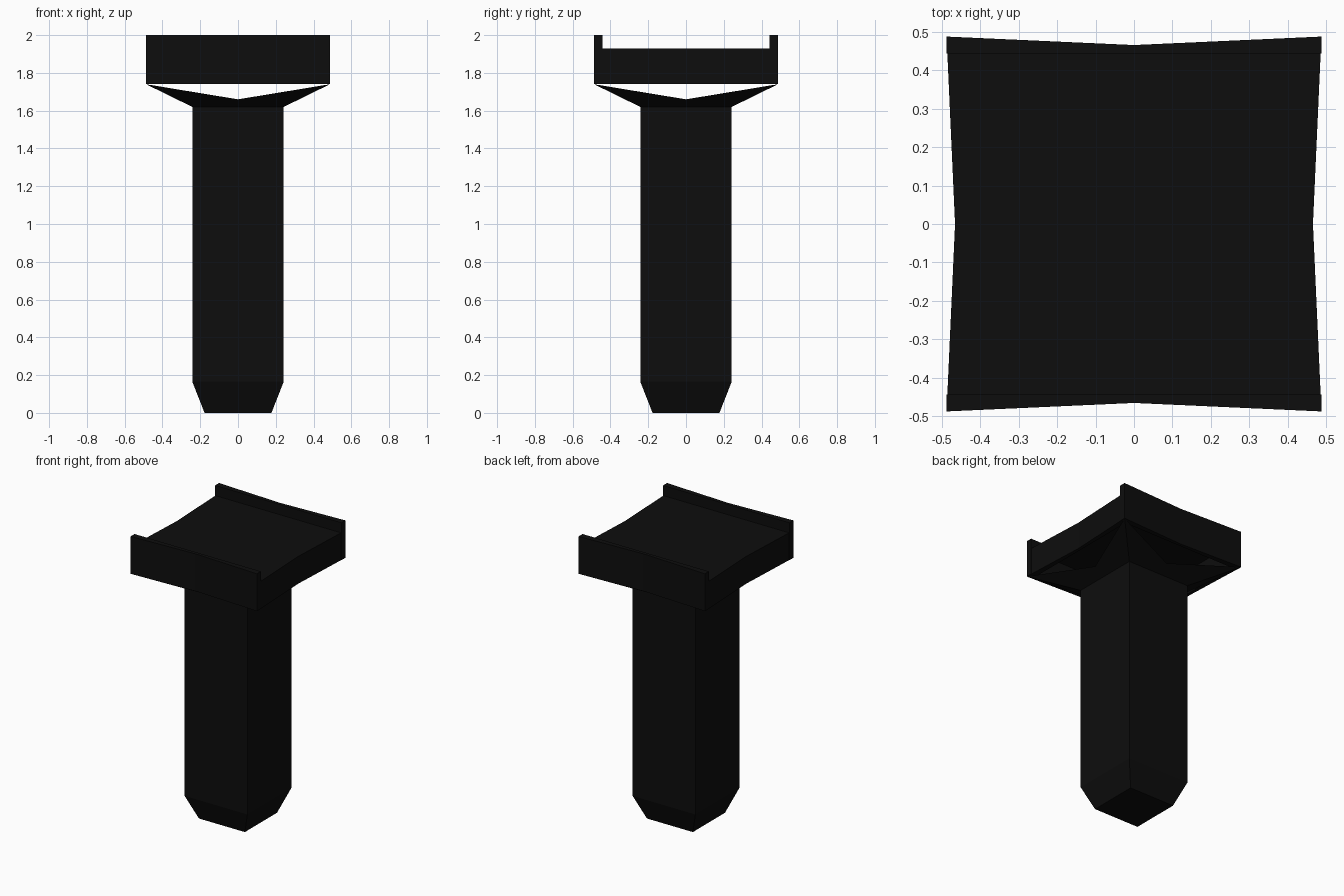
import bpy, bmesh, math
from mathutils import Matrix

if "Cube" in bpy.data.objects:
    bpy.data.objects.remove(bpy.data.objects["Cube"])

black = bpy.data.materials.new("matte_black")
black.diffuse_color = (0.004, 0.004, 0.004, 1)
black.use_nodes = True
black.node_tree.nodes["Principled BSDF"].inputs["Base Color"].default_value = black.diffuse_color

CORNER, BOW, INNER = 0.487, 0.465, 0.443   # outer corner, bowed middle, inner wall face
RIM_BOTTOM, DECK, RIM_TOP = 1.74, 1.93, 2.0
POST, POST_TOP = 0.242, 1.62


def finish(name, bm):
    bmesh.ops.remove_doubles(bm, verts=bm.verts, dist=1e-5)
    bmesh.ops.recalc_face_normals(bm, faces=bm.faces)
    me = bpy.data.meshes.new(name)
    bm.to_mesh(me)
    bm.free()
    me.materials.append(black)
    ob = bpy.data.objects.new(name, me)
    bpy.context.collection.objects.link(ob)


def prism(name, outline, z0, z1, angle=0):
    """Vertical extrusion of a flat outline, turned about the z axis."""
    bm = bmesh.new()
    face = bm.faces.new([bm.verts.new((x, y, z0)) for x, y in outline])
    ext = bmesh.ops.extrude_face_region(bm, geom=[face])
    top = [v for v in ext["geom"] if isinstance(v, bmesh.types.BMVert)]
    bmesh.ops.translate(bm, verts=top, vec=(0, 0, z1 - z0))
    if angle:
        bmesh.ops.rotate(bm, verts=bm.verts, matrix=Matrix.Rotation(angle, 3, 'Z'))
    finish(name, bm)


# Square post with a tapered foot
bm = bmesh.new()
rings = []
for r, z in ((0.177, 0), (POST, 0.165), (POST, POST_TOP)):
    rings.append([bm.verts.new((sx * r, sy * r, z))
                  for sx, sy in ((-1, -1), (1, -1), (1, 1), (-1, 1))])
for a, b in zip(rings, rings[1:]):
    for i in range(4):
        j = (i + 1) % 4
        bm.faces.new((a[i], a[j], b[j], b[i]))
bm.faces.new(rings[0][::-1])
bm.faces.new(rings[-1])
finish("post", bm)

# Flared bracket with a V notch on each side, reaching the four corners
bm = bmesh.new()
for k in range(4):
    rot = Matrix.Rotation(k * math.pi / 2, 3, 'Z')
    v = [bm.verts.new(c) for c in (
        (-POST, -POST, POST_TOP), (POST, -POST, POST_TOP),
        (CORNER, -CORNER, RIM_BOTTOM), (0, -0.324, 1.66),
        (-CORNER, -CORNER, RIM_BOTTOM), (0, 0, 1.66))]
    for tri in ((0, 1, 3), (1, 2, 3), (0, 3, 4), (3, 2, 5), (4, 3, 5)):
        bm.faces.new([v[i] for i in tri])
    bmesh.ops.rotate(bm, verts=v, matrix=rot)
finish("flared_bracket", bm)

# Bowed walls: tall rims at front and back, lower skirts at the sides
wall = [(-CORNER, -CORNER), (0, -BOW), (CORNER, -CORNER), (INNER, -INNER), (-INNER, -INNER)]
for k, name in enumerate(("front_rim", "right_skirt", "back_rim", "left_skirt")):
    if k % 2:
        prism(name, wall, RIM_BOTTOM, DECK, k * math.pi / 2)
    else:
        # rims run the full width so their ends stay square
        rim = wall[:3] + [(CORNER, -INNER), (-CORNER, -INNER)]
        prism(name, rim, RIM_BOTTOM, RIM_TOP, k * math.pi / 2)

# Thin deck between the walls
prism("deck", [(-INNER, -INNER), (INNER, -INNER), (INNER, INNER), (-INNER, INNER)], DECK - 0.02, DECK)
